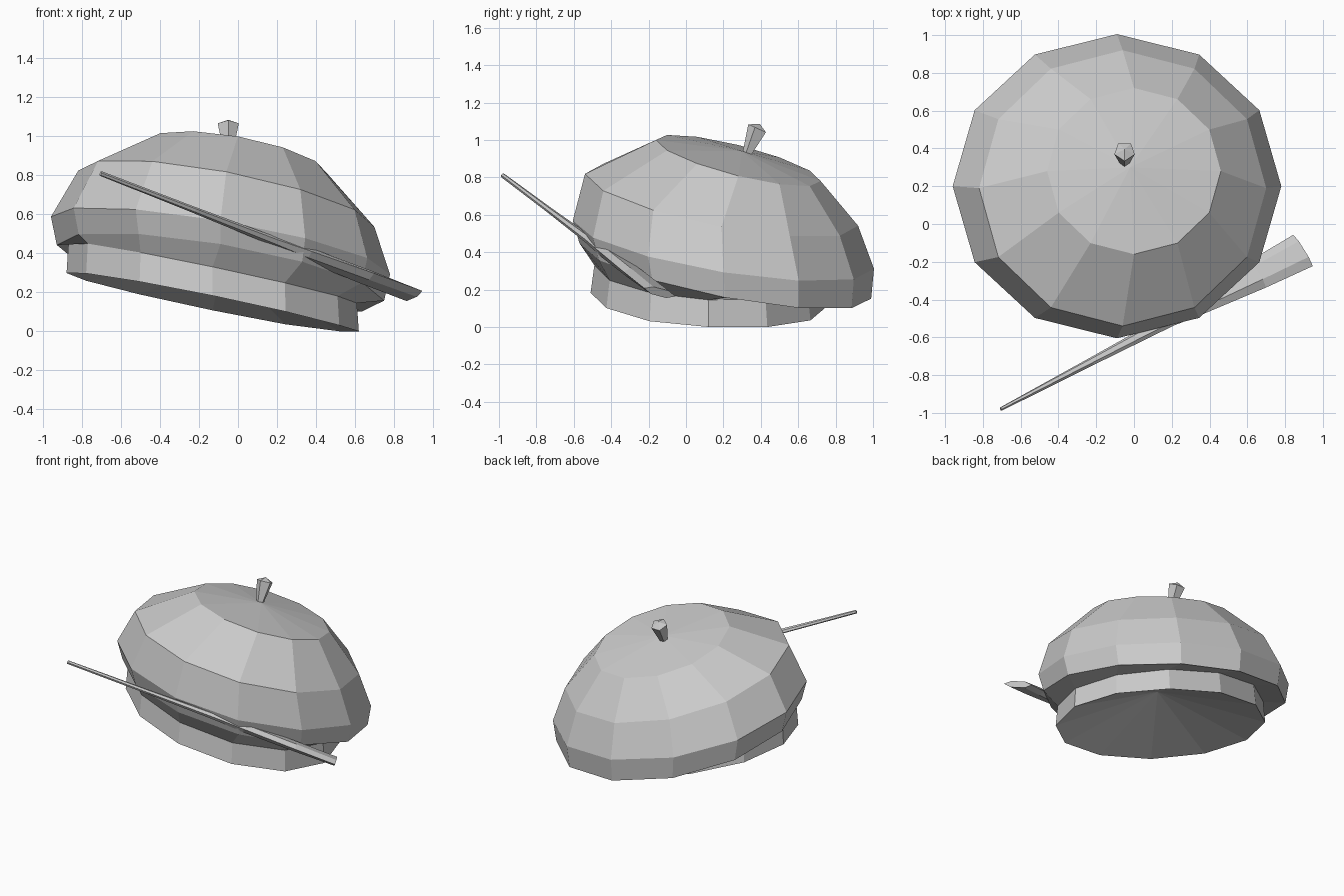
import bpy, bmesh, math
from mathutils import Vector

if "Cube" in bpy.data.objects:
    bpy.data.objects.remove(bpy.data.objects["Cube"])


def loft(name, rings, start=None, end=None):
    """Skin a list of equal-length rings; close each end with an apex or a flat cap."""
    bm = bmesh.new()
    rows = [[bm.verts.new(p) for p in r] for r in rings]
    n = len(rows[0])
    for a, b in zip(rows, rows[1:]):
        for i in range(n):
            j = (i + 1) % n
            bm.faces.new((a[i], a[j], b[j], b[i]))
    for row, apex in ((rows[0], start), (rows[-1], end)):
        if apex is None:
            bm.faces.new(row)
        else:
            tip = bm.verts.new(apex)
            for i in range(n):
                bm.faces.new((row[i], row[(i + 1) % n], tip))
    bmesh.ops.recalc_face_normals(bm, faces=bm.faces)
    me = bpy.data.meshes.new(name)
    bm.to_mesh(me)
    bm.free()
    ob = bpy.data.objects.new(name, me)
    bpy.context.collection.objects.link(ob)
    return ob


def tilted_ring(cx, cy, cz, rx, ry, sx, sy, n=12):
    """Ellipse lying in a plane with slopes sx and sy."""
    pts = []
    for i in range(n):
        a = math.tau * i / n
        dx, dy = rx * math.cos(a), ry * math.sin(a)
        pts.append((cx + dx, cy + dy, max(0.0, cz + sx * dx + sy * dy)))
    return pts


def oval(c, u, v, n=6):
    c, u, v = Vector(c), Vector(u), Vector(v)
    return [c + u * math.cos(math.tau * i / n) + v * math.sin(math.tau * i / n)
            for i in range(n)]


# Cap: slouching crown, folded-under lip, head band and hollow underside
cap_rings = [
    (0.00, 0.28, 0.89, 0.46, 0.44, -0.18, -0.25),    # top facets
    (-0.06, 0.19, 0.68, 0.76, 0.73, -0.19, -0.19),   # shoulder
    (-0.09, 0.20, 0.44, 0.87, 0.805, -0.17, -0.16),  # widest rim
    (-0.09, 0.21, 0.30, 0.84, 0.78, -0.17, -0.19),   # drooping lip
    (-0.13, 0.12, 0.30, 0.74, 0.61, -0.21, -0.05),   # band top
    (-0.13, 0.12, 0.145, 0.75, 0.63, -0.205, -0.06), # band bottom
]
loft("cap", [tilted_ring(*r) for r in cap_rings],
     start=(-0.02, 0.30, 0.94), end=(-0.08, 0.15, 0.36))

# Stem: five-sided, flaring and leaning back
axis = Vector((0.0, 0.45, 1.0)).normalized()
su, sv = Vector((1, 0, 0)), axis.cross(Vector((1, 0, 0)))
loft("stem", [oval(c, -sv * r, su * r, 5) for c, r in
              (((-0.05, 0.325, 0.92), 0.025), ((-0.05, 0.385, 1.06), 0.057))],
     end=(-0.05, 0.395, 1.085))

# Feather: thin quill widening into a flat blade
tip, tail = Vector((-0.705, -0.98, 0.81)), Vector((0.895, -0.14, 0.185))
d = (tail - tip).normalized()
w = Vector((0.11, -0.16, 0.04))
w = (w - d * w.dot(d)).normalized()
h = d.cross(w)
stations = [(0.0, 0.010, 0.013), (0.3, 0.022, 0.015), (0.56, 0.035, 0.022),
            (0.66, 0.055, 0.032), (0.85, 0.085, 0.030), (1.0, 0.10, 0.024)]
loft("feather", [oval(tip.lerp(tail, t), w * a, h * b) for t, a, b in stations])
